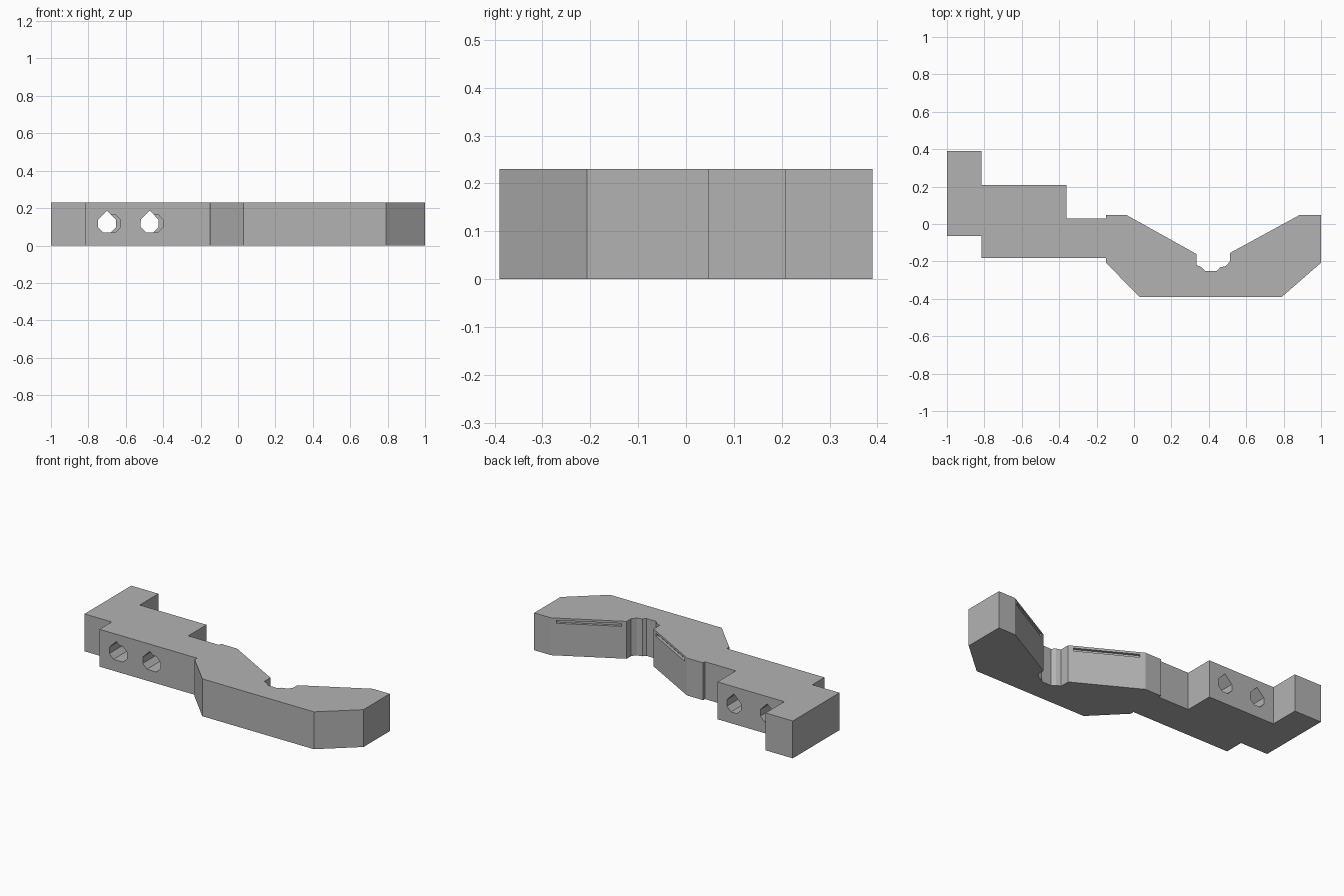
import bpy, bmesh, math
from mathutils import Matrix, Vector

old = bpy.data.objects.get("Cube")
if old:
    bpy.data.objects.remove(old, do_unlink=True)

HEIGHT = 0.23
grey = bpy.data.materials.new("plain grey")
grey.use_nodes = True
grey.diffuse_color = (0.45, 0.45, 0.45, 1)
grey.node_tree.nodes["Principled BSDF"].inputs["Base Color"].default_value = grey.diffuse_color


def prism(name, points, depth, matrix=Matrix()):
    """Extrude a flat outline along its local z."""
    bm = bmesh.new()
    face = bm.faces.new([bm.verts.new((x, y, 0)) for x, y in points])
    ext = bmesh.ops.extrude_face_region(bm, geom=[face])
    moved = [v for v in ext["geom"] if isinstance(v, bmesh.types.BMVert)]
    bmesh.ops.translate(bm, vec=(0, 0, depth), verts=moved)
    bmesh.ops.transform(bm, matrix=matrix, verts=bm.verts)
    bmesh.ops.recalc_face_normals(bm, faces=bm.faces)
    mesh = bpy.data.meshes.new(name)
    bm.to_mesh(mesh)
    bm.free()
    mesh.materials.append(grey)
    obj = bpy.data.objects.new(name, mesh)
    bpy.context.collection.objects.link(obj)
    return obj


# Stepped arm with the V-shaped cradle
outline = [
    (-1, 0.39), (-0.815, 0.39), (-0.815, 0.208), (-0.36, 0.208),
    (-0.36, 0.03), (-0.15, 0.03), (-0.15, 0.048), (-0.04, 0.048),
    (0.333, -0.16), (0.333, -0.22), (0.36, -0.23), (0.38, -0.25),
    (0.445, -0.25), (0.46, -0.232), (0.49, -0.225), (0.513, -0.2),
    (0.513, -0.155), (0.885, 0.048), (1, 0.048), (1, -0.207),
    (0.79, -0.39), (0.03, -0.39), (-0.15, -0.207), (-0.15, -0.183),
    (-0.815, -0.183), (-0.815, -0.065), (-1, -0.065),
]
body = prism("bracket_arm", outline, HEIGHT)


def cut(cutter):
    mod = body.modifiers.new(cutter.name, "BOOLEAN")
    mod.operation = "DIFFERENCE"
    mod.solver = "EXACT"
    mod.object = cutter
    cutter.hide_render = True
    cutter.hide_set(True)


# Bolt holes running front to back, with a small peak and a wider front side
octagon = [(0.052 * math.cos(math.radians(a)), 0.052 * math.sin(math.radians(a)))
           for a in range(22, 382, 45)]
peaked = octagon[:2] + [(0, 0.068)] + octagon[2:]
for i, x in enumerate((-0.7, -0.472)):
    def along_y(px, py):
        return Matrix.Translation((px, py, 0.118)) @ Matrix.Rotation(math.pi / 2, 4, "X")
    cut(prism(f"bolt_hole_cutter_{i}", peaked, 0.7, along_y(x, 0.35)))
    cut(prism(f"hole_relief_cutter_{i}", octagon, 0.3, along_y(x + 0.024, 0)))

# Thin grooves just below the top edge of both cradle faces
for side, (a, b) in {"right": ((-0.04, 0.048), (0.333, -0.16)),
                     "left": ((0.513, -0.155), (0.885, 0.048))}.items():
    a, b = Vector(a), Vector(b)
    along = (b - a).normalized()
    out = Vector((-along.y, along.x)) * 0.016
    a, b = a + along * 0.03, b - along * 0.03
    corners = [a + out, a - out, b - out, b + out]
    cut(prism(f"groove_cutter_{side}", corners, 0.018, Matrix.Translation((0, 0, 0.198))))

# Apply the cuts and remove the cutters
bpy.context.view_layer.objects.active = body
body.select_set(True)
for mod in list(body.modifiers):
    cutter = mod.object
    bpy.ops.object.modifier_apply(modifier=mod.name)
    bpy.data.objects.remove(cutter, do_unlink=True)
